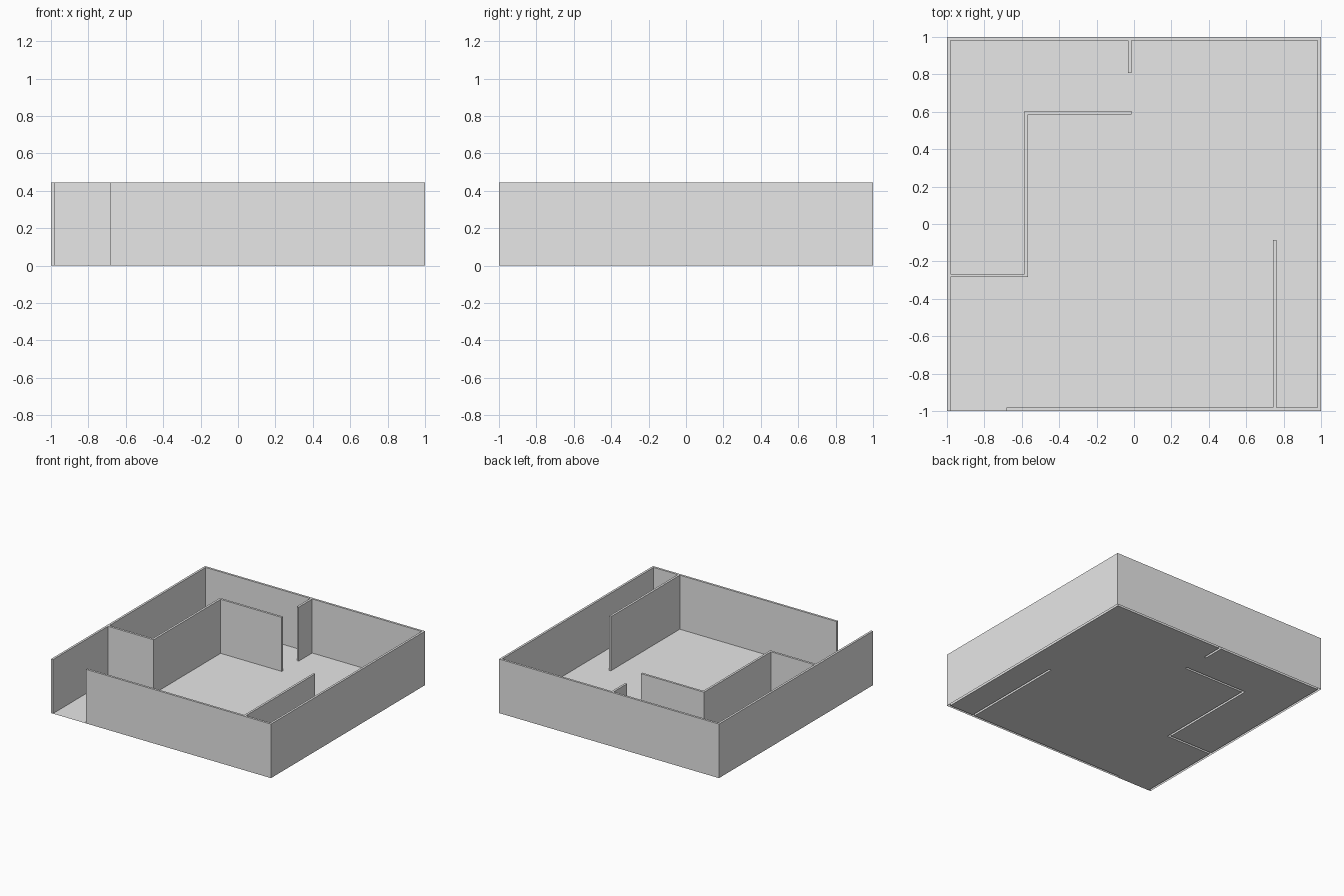
import bpy
import bmesh

cube = bpy.data.objects.get("Cube")
if cube:
    bpy.data.objects.remove(cube, do_unlink=True)

HEIGHT = 0.444      # wall height
THICK = 0.018       # wall thickness
INNER = 1 - THICK   # inner face of the outer walls

# One flat grey for the whole model
grey = bpy.data.materials.new("plain_grey")
grey.use_nodes = True
colour = (0.8, 0.8, 0.8, 1)
grey.diffuse_color = colour
grey.node_tree.nodes["Principled BSDF"].inputs["Base Color"].default_value = colour


def finish(name, bm):
    mesh = bpy.data.meshes.new(name)
    bm.to_mesh(mesh)
    bm.free()
    mesh.materials.append(grey)
    obj = bpy.data.objects.new(name, mesh)
    bpy.context.scene.collection.objects.link(obj)
    return obj


def flat_face(bm, outline, z):
    face = bm.faces.new([bm.verts.new((x, y, z)) for x, y in outline])
    face.normal_update()
    if face.normal.z < 0:
        face.normal_flip()
    return face


# Key lines of the plan
door = -0.682                    # right-hand jamb of the front opening
side_x, side_end = 0.744, -0.086  # partition beside the right wall
stub_x, stub_end = -0.031, 0.807  # short stub on the back wall
room_x = -0.586                  # inner room, corner and ends
room_front, room_back = -0.284, 0.604
room_end = stub_x + THICK

# Inside edge of the walls, from the door jamb round to the left wall
inside = [
    (door, -1), (door, -INNER),
    (side_x, -INNER), (side_x, side_end),
    (side_x + THICK, side_end), (side_x + THICK, -INNER),
    (INNER, -INNER), (INNER, INNER),
    (room_end, INNER), (room_end, stub_end),
    (stub_x, stub_end), (stub_x, INNER),
    (-INNER, INNER), (-INNER, room_front + THICK),
    (room_x, room_front + THICK), (room_x, room_back),
    (room_end, room_back), (room_end, room_back - THICK),
    (room_x + THICK, room_back - THICK), (room_x + THICK, room_front),
    (-INNER, room_front), (-INNER, -1),
]
outside = [(-1, -1), (-1, 1), (1, 1), (1, -1)]

# Walls: top face with sides pulled down, hollow and open underneath
bm = bmesh.new()
top = flat_face(bm, inside + outside, HEIGHT)
for edge in list(top.edges):
    loop = edge.link_loops[0]
    a, b = loop.vert, loop.link_loop_next.vert
    low = [bm.verts.new((v.co.x, v.co.y, 0)) for v in (a, b)]
    bm.faces.new((b, a, low[0], low[1]))
bmesh.ops.remove_doubles(bm, verts=bm.verts[:], dist=0.0001)
finish("walls", bm)

# Floor: thin sheet filling the space between the walls
bm = bmesh.new()
flat_face(bm, inside, 0)
finish("floor", bm)
